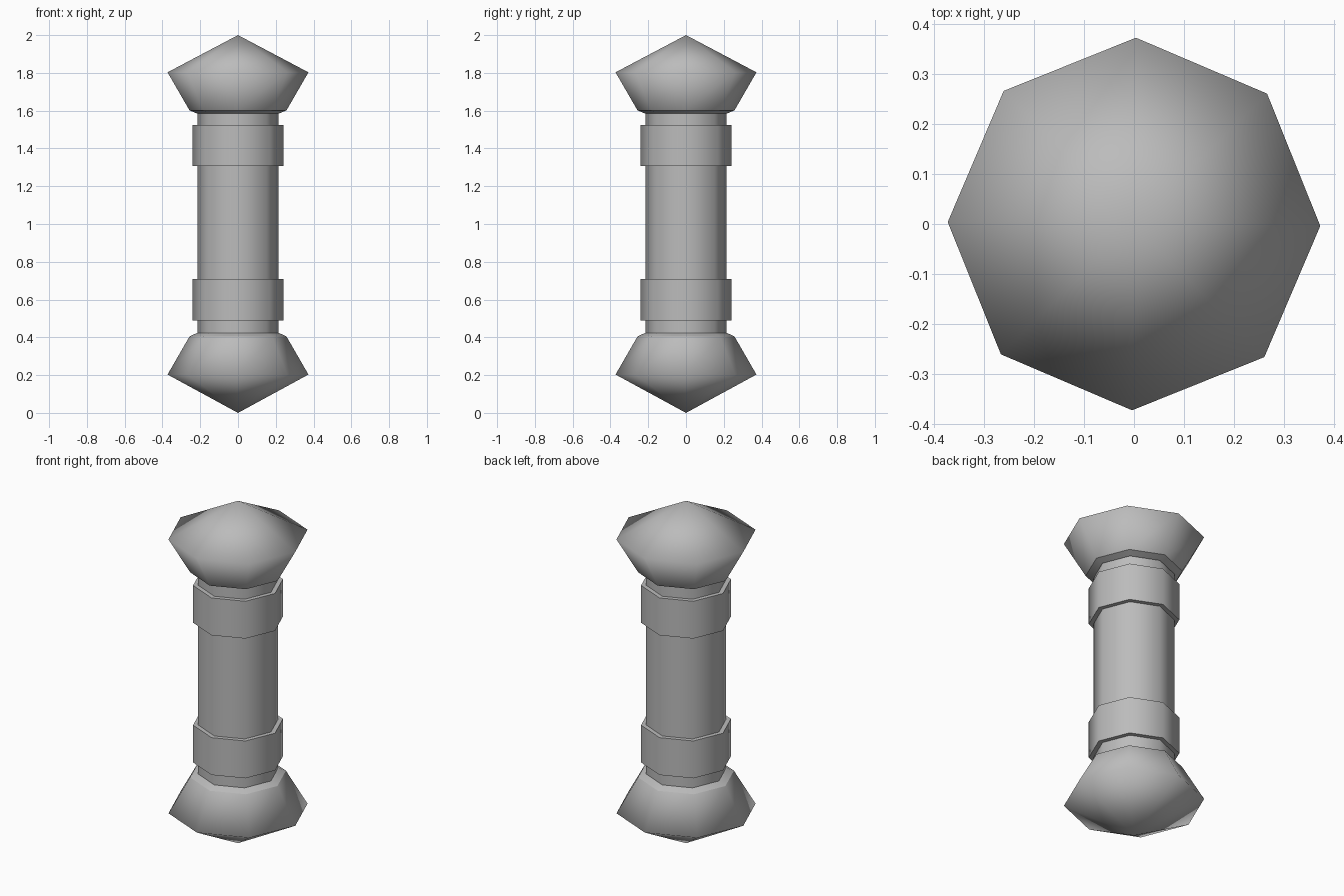
import bpy, bmesh, math

if "Cube" in bpy.data.objects:
    bpy.data.objects.remove(bpy.data.objects["Cube"])

SIDES = 8
TURN = math.radians(-0.6)

grey = bpy.data.materials.new("plain grey")
grey.diffuse_color = (0.5, 0.5, 0.5, 1)
grey.use_nodes = True
grey.node_tree.nodes["Principled BSDF"].inputs["Base Color"].default_value = grey.diffuse_color


def lathe(name, profile, sharp_rings):
    """Eight-sided turned solid from (radius, z) points, bottom to top."""
    bm = bmesh.new()
    rings = []
    for r, z in profile:
        if r == 0:
            rings.append([bm.verts.new((0, 0, z))] * SIDES)
        else:
            rings.append([bm.verts.new((r * math.cos(TURN + math.tau * i / SIDES),
                                        r * math.sin(TURN + math.tau * i / SIDES), z))
                          for i in range(SIDES)])
    for low, high in zip(rings, rings[1:]):
        for i in range(SIDES):
            j = (i + 1) % SIDES
            corners = dict.fromkeys([low[i], low[j], high[j], high[i]])
            bm.faces.new(list(corners))
    # close open ends with flat caps
    if profile[0][0]:
        bm.faces.new(rings[0][::-1])
    if profile[-1][0]:
        bm.faces.new(rings[-1])
    bmesh.ops.recalc_face_normals(bm, faces=bm.faces)
    for f in bm.faces:
        f.smooth = True
    # keep chosen rims crisp
    for k in sharp_rings:
        for i in range(SIDES):
            bm.edges.get((rings[k][i], rings[k][(i + 1) % SIDES])).smooth = False
    mesh = bpy.data.meshes.new(name)
    bm.to_mesh(mesh)
    bm.free()
    mesh.materials.append(grey)
    obj = bpy.data.objects.new(name, mesh)
    bpy.context.collection.objects.link(obj)
    return obj


# central shaft
lathe("shaft", [(0.215, 0.38), (0.215, 1.62)], [0, 1])

# raised bands around the shaft
for name, z0, z1 in (("lower_band", 0.49, 0.708), ("upper_band", 1.306, 1.524)):
    lathe(name, [(0.241, z0), (0.241, z1)], [0, 1])

# pointed end knobs, each with a thin bevelled collar facing the shaft
lathe("lower_knob", [(0, 0), (0.373, 0.203), (0.257, 0.404), (0.22, 0.422)], [2, 3])
lathe("upper_knob", [(0.22, 1.586), (0.257, 1.602), (0.373, 1.803), (0, 2.0)], [0, 1])
